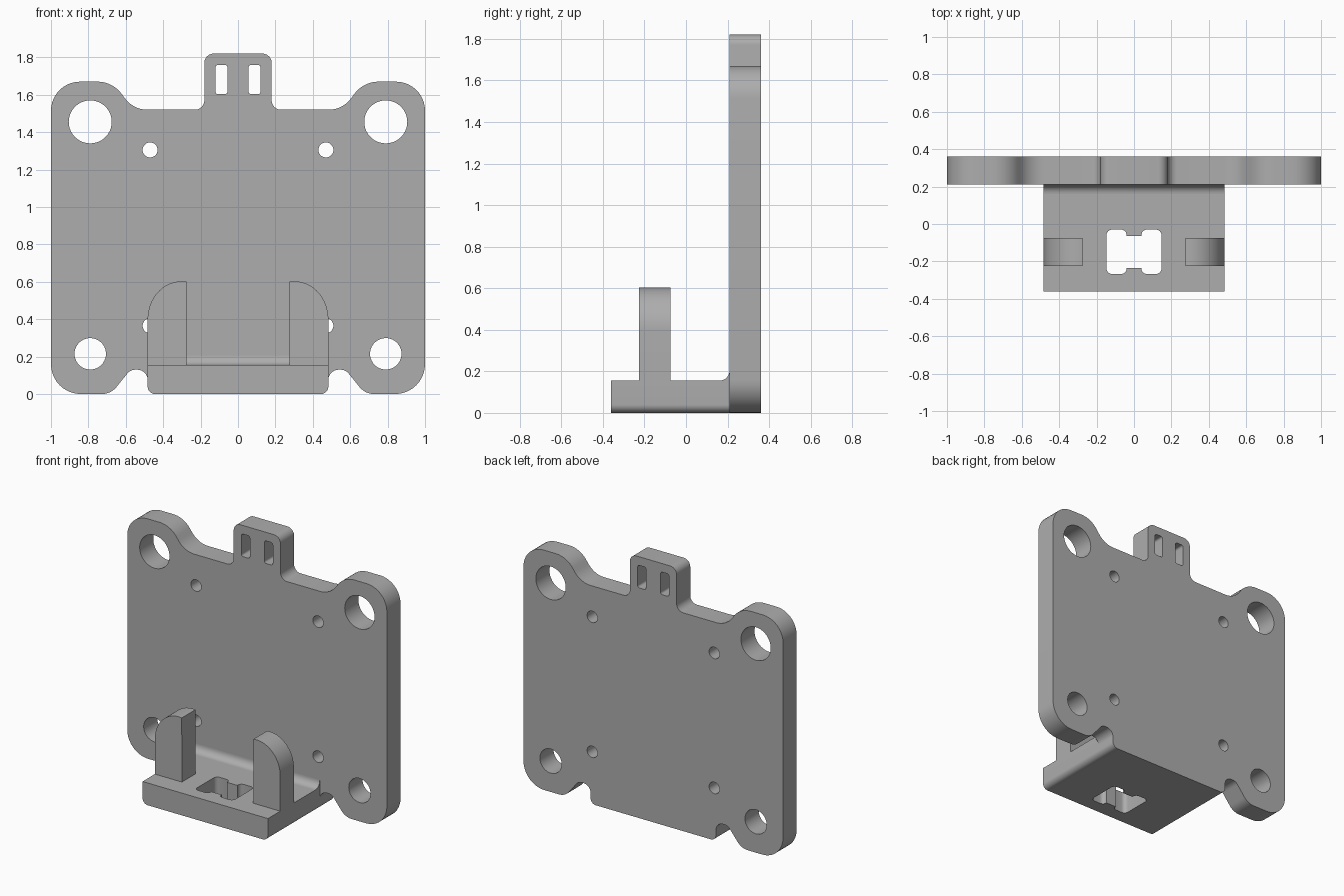
import bpy, bmesh
from math import sin, cos, pi, radians
from mathutils import Vector

cube = bpy.data.objects.get("Cube")
if cube:
    bpy.data.objects.remove(cube, do_unlink=True)

grey = bpy.data.materials.new("plain grey")
grey.use_nodes = True
colour = (0.42, 0.42, 0.42, 1)
grey.diffuse_color = colour
grey.node_tree.nodes["Principled BSDF"].inputs["Base Color"].default_value = colour


def rounded(corners, steps=10):
    """Turn (a, b, radius) corners into an outline with tangent arcs."""
    out = []
    for i, (a, b, r) in enumerate(corners):
        p = Vector((a, b))
        if r == 0:
            out.append(p)
            continue
        u = (Vector(corners[i - 1][:2]) - p).normalized()
        v = (Vector(corners[(i + 1) % len(corners)][:2]) - p).normalized()
        half = u.angle(v) / 2
        centre = p + (u + v).normalized() * (r / sin(half))
        start = p + u * (r / (sin(half) / cos(half))) - centre
        end = p + v * (r / (sin(half) / cos(half))) - centre
        sweep = start.angle_signed(end)
        for k in range(steps + 1):
            t = -sweep * k / steps
            out.append(centre + Vector((start.x * cos(t) - start.y * sin(t),
                                        start.x * sin(t) + start.y * cos(t))))
    return out


def circle(x, z, r, n=40):
    return [Vector((x + r * cos(2 * pi * k / n), z + r * sin(2 * pi * k / n))) for k in range(n)]


def mirrored(corners):
    """Complete a right half outline with its left half."""
    return corners + [(-a, b, r) for a, b, r in reversed(corners)]


AXES = {"x": lambda p, d: (d, p[0], p[1]),
        "y": lambda p, d: (p[0], d, p[1]),
        "z": lambda p, d: (p[0], p[1], d)}


def prism(name, outline, axis, low, high):
    """Extrude an outline along one axis."""
    bm = bmesh.new()
    face = bm.faces.new([bm.verts.new(AXES[axis](p, low)) for p in outline])
    moved = bmesh.ops.extrude_face_region(bm, geom=[face])["geom"]
    shift = Vector(AXES[axis]((0, 0), high - low))
    bmesh.ops.translate(bm, vec=shift, verts=[g for g in moved if isinstance(g, bmesh.types.BMVert)])
    bmesh.ops.recalc_face_normals(bm, faces=bm.faces)
    mesh = bpy.data.meshes.new(name)
    bm.to_mesh(mesh)
    bm.free()
    mesh.materials.append(grey)
    obj = bpy.data.objects.new(name, mesh)
    bpy.context.collection.objects.link(obj)
    return obj


def cut(obj, outlines, axis, low, high):
    """Cut outlines through an object and remove the cutters."""
    for outline in outlines:
        cutter = prism("cutter", outline, axis, low, high)
        cutter.hide_render = True
        mod = obj.modifiers.new("hole", "BOOLEAN")
        mod.operation, mod.solver, mod.object = "DIFFERENCE", "EXACT", cutter
        bpy.context.view_layer.objects.active = obj
        bpy.ops.object.modifier_apply(modifier=mod.name)
        bpy.data.objects.remove(cutter, do_unlink=True)


HALF, FRONT, BACK, FLOOR = 0.483, 0.21, 0.36, 0.155

# Upright plate with corner lobes, top tab and bottom notches
plate = prism("back_plate", rounded(mirrored([
    (HALF, 0, 0.04), (HALF, 0.13, 0.055), (0.575, 0.13, 0.055), (0.68, 0, 0.1),
    (1, 0, 0.16), (1, 1.67, 0.155), (0.67, 1.67, 0.16), (0.56, 1.52, 0.15),
    (0.18, 1.52, 0.05), (0.18, 1.82, 0.05)])), "y", FRONT, BACK)

# Mounting holes, screw holes and tab slots
holes = []
for s in (-1, 1):
    for x, z, r in ((0.79, 1.455, 0.115), (0.79, 0.215, 0.084), (0.47, 1.305, 0.04), (0.47, 0.365, 0.04)):
        holes.append(circle(s * x, z, r))
    a, b = s * 0.056, s * 0.121
    holes.append(rounded([(a, 1.603, 0.015), (b, 1.603, 0.015), (b, 1.76, 0.015), (a, 1.76, 0.015)], 5))
cut(plate, holes, "y", FRONT - 0.1, BACK + 0.1)

# Shelf with rounded lower edges and a notched opening
shelf = prism("shelf", rounded(mirrored([(HALF, 0, 0.04), (HALF, FLOOR, 0)])), "y", -BACK, FRONT)
opening = [(0.04, -0.235, 0), (0.04, -0.267, 0.028), (0.147, -0.267, 0.03),
           (0.147, -0.03, 0.03), (0.04, -0.03, 0.028), (0.04, -0.065, 0)]
cut(shelf, [rounded(mirrored(opening), 6)], "z", -0.1, 0.3)

# Fillet where the shelf meets the plate
arc = [Vector((FRONT - 0.05 + 0.05 * sin(t), FLOOR + 0.05 - 0.05 * cos(t)))
       for t in (radians(9 * k) for k in range(11))]
fillet = prism("shelf_fillet", arc + [Vector((FRONT, FLOOR))], "x", -HALF, HALF)

# Pair of upright prongs with curved outer shoulders
prongs = []
for side, s in (("left", 1), ("right", -1)):
    curve = [Vector((s * (0.3 + 0.183 * cos(t)), 0.4 + 0.203 * sin(t)))
             for t in (radians(97.5 * k / 24) for k in range(25))]
    outline = [Vector((s * 0.275, FLOOR)), Vector((s * HALF, FLOOR))] + curve
    prongs.append(prism(side + "_prong", outline, "y", -0.225, -0.075))

# Smooth curved walls, keep hard edges sharp
bpy.ops.object.select_all(action="DESELECT")
for obj in [plate, shelf, fillet] + prongs:
    obj.select_set(True)
bpy.context.view_layer.objects.active = plate
bpy.ops.object.shade_smooth_by_angle(angle=radians(30))
